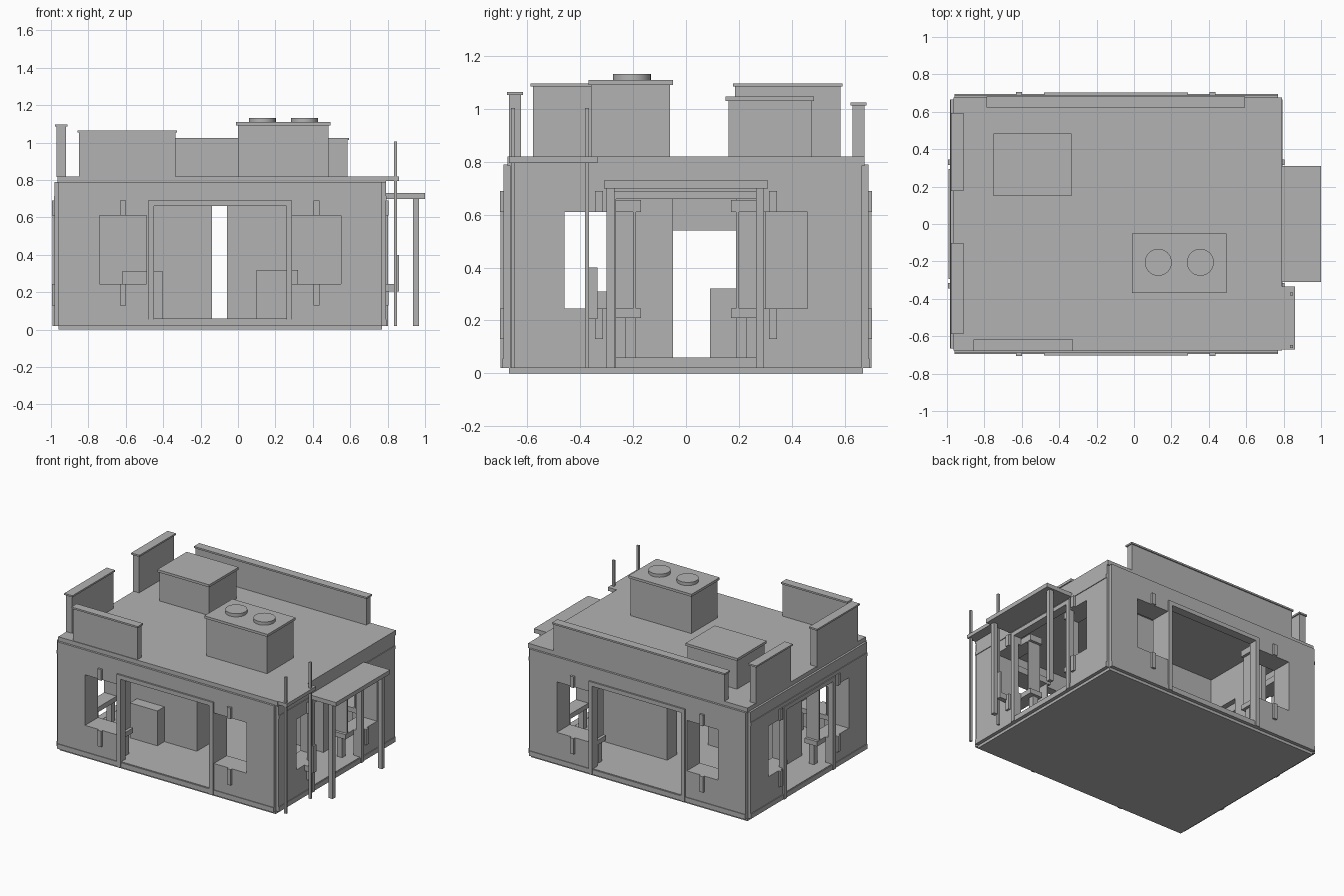
import bpy

cube = bpy.data.objects.get("Cube")
if cube:
    bpy.data.objects.remove(cube, do_unlink=True)

GREY = (0.45, 0.45, 0.45, 1)
mat = bpy.data.materials.new("plain grey")
mat.diffuse_color = GREY
mat.use_nodes = True
mat.node_tree.nodes["Principled BSDF"].inputs["Base Color"].default_value = GREY


def box(name, x, y, z):
    """Box from three (low, high) ranges."""
    bpy.ops.mesh.primitive_cube_add(size=1)
    ob = bpy.context.object
    ob.name = name
    for v in ob.data.vertices:
        v.co = [r[0] if c < 0 else r[1] for c, r in zip(v.co, (x, y, z))]
    ob.data.materials.append(mat)
    return ob


def cut(ob, holes):
    """Cut box-shaped openings and discard the cutters."""
    for hole in holes:
        cutter = box("cutter", *hole)
        cutter.hide_render = True
        mod = ob.modifiers.new("opening", "BOOLEAN")
        mod.operation, mod.solver, mod.object = "DIFFERENCE", "EXACT", cutter
        bpy.context.view_layer.objects.active = ob
        bpy.ops.object.modifier_apply(modifier=mod.name)
        bpy.data.objects.remove(cutter, do_unlink=True)


def span(a, b):
    return (min(a, b), max(a, b))


def wall(name, along_x, face, out, length, door, windows):
    """Wall with a framed doorway and two windows; face is the outer plane."""
    def part(label, along, deep, z):
        depth = span(face + out * deep[0], face + out * deep[1])
        rng = (along, depth) if along_x else (depth, along)
        return box(name + "_" + label, *rng, z)

    def hole(along, z):
        depth = (face - 0.08, face + 0.08)
        return ((along, depth) if along_x else (depth, along)) + (z,)

    ob = part("wall", length, (-0.05, 0), (0.02, 0.79))
    cut(ob, [hole(door, (0.06, 0.66))] + [hole(w, (0.245, 0.61)) for w in windows])

    # Plinth strip and doorway frame
    part("plinth", length, (-0.01, 0.005), (0.02, 0.055))
    d0, d1 = door
    for side in ((d0 - 0.03, d0), (d1, d1 + 0.03)):
        part("door_jamb", side, (-0.03, 0.012), (0.02, 0.66))
    part("door_header", (d0 - 0.03, d1 + 0.03), (-0.03, 0.012), (0.66, 0.69))

    for w0, w1 in windows:
        mid = (w0 + w1) / 2
        # Short brackets above and below the opening
        for z in ((0.13, 0.245), (0.61, 0.69)):
            part("window_bracket", (mid - 0.015, mid + 0.015), (-0.01, 0.015), z)
        # Inner window casing with sill, header and legs
        for z in ((0.21, 0.245), (0.61, 0.655)):
            part("inner_ledge", (w0 - 0.03, w1 + 0.03), (-0.15, -0.05), z)
        for side in ((w0 - 0.01, w0), (w1, w1 + 0.01)):
            part("inner_jamb", side, (-0.15, -0.05), (0.245, 0.61))
        for c in (w0 + 0.01, w1 - 0.01):
            part("sill_leg", (c - 0.02, c + 0.02), (-0.13, -0.09), (0.06, 0.21))


# Base and floor
box("base", (-0.96, 0.77), (-0.67, 0.67), (0, 0.025))
box("floor", (-0.94, 0.75), (-0.65, 0.65), (0.02, 0.058))

# Four outer walls
long_wins = [(-0.74, -0.49), (0.29, 0.55)]
side_wins = [(-0.46, -0.2), (0.2, 0.46)]
for name, face, out in (("front", -0.69, -1), ("back", 0.69, 1)):
    wall(name, True, face, out, (-0.96, 0.77), (-0.45, 0.26), long_wins)
for name, face, out in (("left_side", 0.79, 1), ("right_side", -0.98, -1)):
    wall(name, False, face, out, (-0.665, 0.665), (-0.265, 0.265), side_wins)
    band = span(face - out * 0.01, face + out * 0.005)
    box(name + "_band", band, (-0.665, 0.665), (0.69, 0.715))

# Interior partitions and counters
box("front_partition", (-0.74, -0.14), (-0.27, -0.05), (0.058, 0.8))
box("back_partition", (-0.06, 0.55), (0.19, 0.3), (0.058, 0.8))
box("side_partition", (-0.74, -0.7), (0.19, 0.46), (0.058, 0.8))
box("partition_lintel", (-0.74, -0.7), (-0.05, 0.19), (0.54, 0.8))
box("front_counter", (-0.62, -0.4), (-0.35, -0.27), (0.058, 0.31))
box("back_counter", (0.1, 0.32), (0.09, 0.19), (0.058, 0.32))

# Roof slab with corner extension
box("roof", (-0.965, 0.79), (-0.675, 0.675), (0.785, 0.82))
box("roof_extension", (0.77, 0.86), (-0.67, -0.335), (0.795, 0.82))

# Poles and small shelf at the corner
for y in (-0.655, -0.375):
    box("corner_pole", (0.833, 0.85), (y - 0.008, y + 0.008), (0.02, 1.005))
box("pole_shelf", (0.79, 0.86), (-0.37, -0.335), (0.205, 0.245))
box("pole_plate", (0.85, 0.862), (-0.37, -0.335), (0.205, 0.4))

# Entrance canopy on two posts
box("canopy", (0.79, 1.0), (-0.31, 0.31), (0.7, 0.73))
for y in (-0.285, 0.28):
    box("canopy_post", (0.935, 0.967), (y - 0.015, y + 0.015), (0.02, 0.7))


def capped(name, x, y, top, cap, lip):
    """Roof block with a slightly wider lid."""
    box(name, x, y, (0.815, top - cap))
    box(name + "_cap", (x[0] - lip, x[1] + lip), (y[0] - lip, y[1] + lip), (top - cap, top))


# Parapets and vent housings
capped("back_parapet", (-0.78, 0.585), (0.63, 0.675), 1.025, 0.012, 0.008)
capped("front_parapet", (-0.85, -0.335), (-0.67, -0.625), 1.065, 0.012, 0.008)
capped("side_parapet", (-0.97, -0.92), (0.185, 0.585), 1.097, 0.012, 0.008)
capped("side_parapet", (-0.97, -0.92), (-0.58, -0.11), 1.097, 0.012, 0.008)
capped("low_vent_housing", (-0.74, -0.345), (0.16, 0.475), 1.048, 0.018, 0.01)
capped("tall_vent_housing", (0, 0.485), (-0.36, -0.06), 1.11, 0.018, 0.01)
for x in (0.13, 0.355):
    bpy.ops.mesh.primitive_cylinder_add(vertices=32, radius=0.072, depth=0.03,
                                        location=(x, -0.205, 1.118))
    disc = bpy.context.object
    disc.name = "vent_disc"
    disc.data.materials.append(mat)
    bpy.ops.object.shade_smooth_by_angle()
